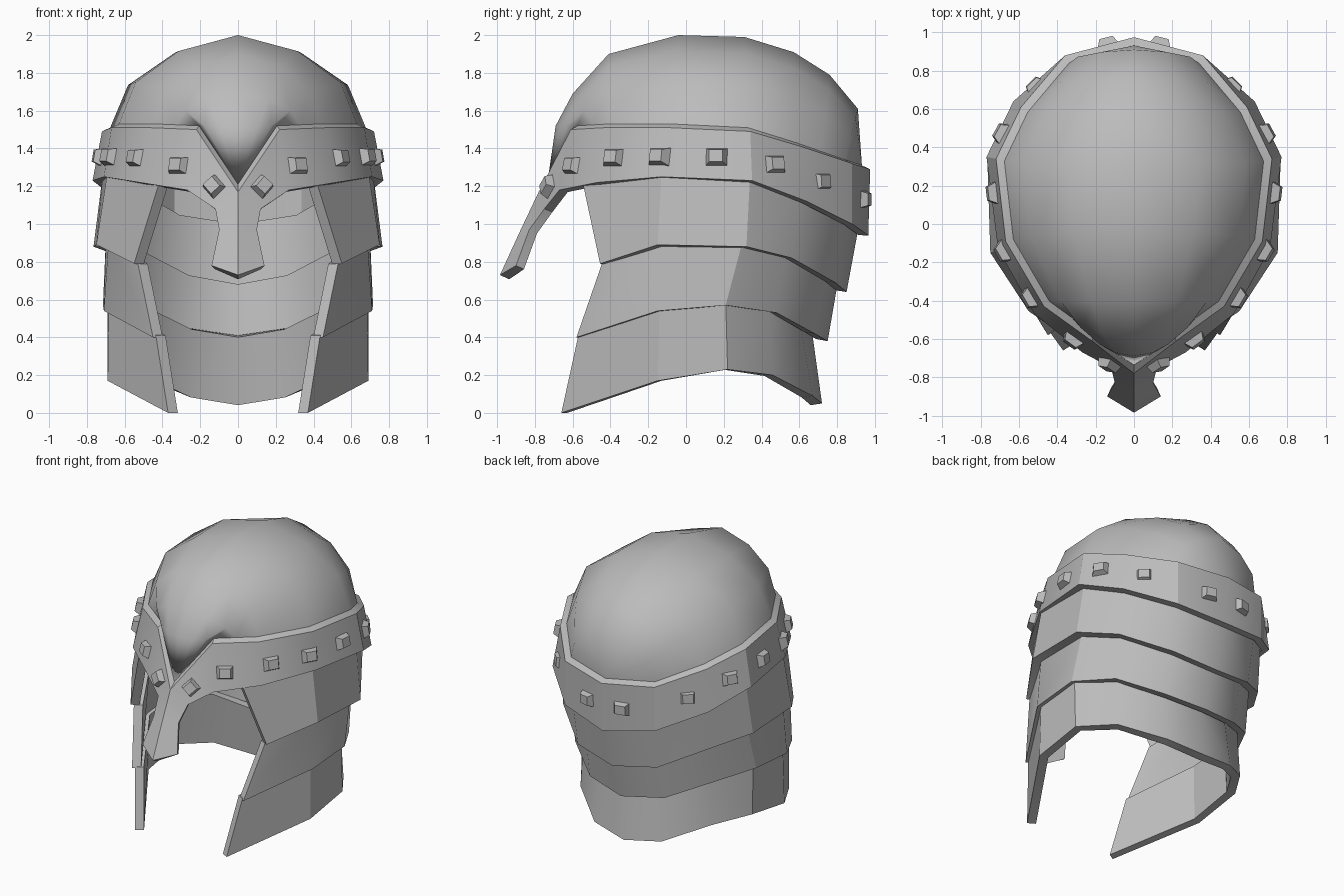
import bpy, math
from mathutils import Vector, Matrix
from mathutils.bvhtree import BVHTree

if "Cube" in bpy.data.objects:
    bpy.data.objects.remove(bpy.data.objects["Cube"])

steel = bpy.data.materials.new("steel grey")
steel.diffuse_color = (0.5, 0.5, 0.5, 1)
steel.use_nodes = True
steel.node_tree.nodes["Principled BSDF"].inputs["Base Color"].default_value = steel.diffuse_color


def make(name, verts, faces, thick=0, angle=30, mirror=True):
    """Half mesh on +x, mirrored and given thickness."""
    me = bpy.data.meshes.new(name)
    me.from_pydata([tuple(v) for v in verts], [], faces)
    me.materials.append(steel)
    ob = bpy.data.objects.new(name, me)
    bpy.context.collection.objects.link(ob)
    if mirror:
        m = ob.modifiers.new("mirror", 'MIRROR')
        m.use_clip = True
        m.merge_threshold = 0.001
    if thick:
        s = ob.modifiers.new("shell", 'SOLIDIFY')
        s.thickness = thick
        s.offset = -1
        s.use_even_offset = True
        s.thickness_clamp = 1
    bpy.ops.object.select_all(action='DESELECT')
    ob.select_set(True)
    bpy.context.view_layer.objects.active = ob
    bpy.ops.object.convert(target='MESH')
    bpy.ops.object.shade_smooth_by_angle(angle=math.radians(angle))
    return ob


def loft(rows):
    """Quads between rows listed bottom to top, each running front to back."""
    n = len(rows[0])
    faces = [(r * n + i, r * n + i + 1, (r + 1) * n + i + 1, (r + 1) * n + i)
             for r in range(len(rows) - 1) for i in range(n - 1)]
    return [Vector(p) for row in rows for p in row], faces


# Brow band with a bevelled rim and the nose guard
top = [(0, -.78, 1.17), (.22, -.61, 1.50), (.47, -.43, 1.51), (.67, -.09, 1.51),
       (.72, .34, 1.49), (.59, .61, 1.41), (.36, .88, 1.32), (0, .975, 1.29)]
bottom = [(.12, -.75, 1.08), (.27, -.67, 1.18), (.52, -.47, 1.22), (.71, -.13, 1.25),
          (.77, .35, 1.23), (.63, .64, 1.12), (.36, .88, 1.0), (0, .965, .94)]
rim = [(x * .94, y * .95 + .005, z + .02) for x, y, z in top]
rim[0] = (0, -.735, 1.21)
verts, faces = loft([bottom, top, rim])
k = len(verts)
verts += [Vector(p) for p in [(0, -.875, .97), (0, -.985, .73),
                              (.10, -.83, .97), (.14, -.90, .78)]]
faces += [(k, k + 2, 0, 8), (k + 1, k + 3, k + 2, k)]
tree = BVHTree.FromPolygons(verts, faces)
make("brow_band", verts, faces, .05)

# Dome: arches running from the centre ridge down to the band rim
mid = lambda a, b: tuple((Vector(a) + Vector(b)) / 2)
base = [rim[1], mid(rim[1], rim[2]), rim[2], rim[3], rim[4], rim[5],
        mid(rim[5], rim[6]), rim[6]]
ridge = [(-.69, 1.52), (-.60, 1.69), (-.41, 1.90), (-.04, 2.0),
         (.31, 1.99), (.57, 1.91), (.76, 1.79), (.91, 1.61)]
rows = []
for fx, fz in [(1, 1.0), (.86, .53), (.5, .18), (0, 0)]:
    rows.append([(b[0] * fx, y + (b[1] - y) * fz, z + (b[2] - z) * fz)
                 for b, (y, z) in zip(base, ridge)])
verts, faces = loft(rows)
n = len(base)
k = len(verts)
verts += [Vector(rim[0]), Vector(rim[7])]
for r in range(3):
    faces.append((k, r * n, (r + 1) * n))
    faces.append((k + 1, (r + 1) * n + n - 1, r * n + n - 1))
make("dome", verts, faces, .04, 60)

# Three overlapping neck and cheek plates
upper = ([(.55, -.455, .79), (.75, -.15, .89), (.765, .32, .88),
          (.60, .56, .82), (.32, .79, .69), (0, .85, .64)],
         [(.42, -.545, 1.21), (.69, -.13, 1.28), (.715, .34, 1.27),
          (.59, .60, 1.18), (.34, .83, 1.04), (0, .915, .99)])
middle = ([(.45, -.58, .40), (.71, -.15, .54), (.715, .21, .57),
           (.56, .48, .53), (.30, .68, .42), (0, .75, .38)],
          [(.53, -.445, .79), (.685, -.14, .92), (.70, .30, .91),
           (.55, .53, .85), (.29, .74, .72), (0, .80, .67)])
lower = ([(.37, -.66, .0), (.69, -.15, .17), (.69, .22, .23),
          (.53, .46, .20), (.27, .67, .09), (0, .72, .05)],
         [(.435, -.57, .41), (.685, -.14, .57), (.69, .21, .60),
          (.52, .44, .56), (.27, .61, .45), (0, .67, .41)])
for name, rows in (("upper_neck_plate", upper), ("middle_neck_plate", middle),
                   ("lower_neck_plate", lower)):
    make(name, *loft(rows), .06)

# Pyramid studs seated on the band
spots = [(.13, -.73, 1.2), (.315, -.6, 1.31), (.53, -.38, 1.35), (.69, -.15, 1.36),
         (.75, .16, 1.36), (.70, .48, 1.32), (.53, .74, 1.23), (.14, .95, 1.13)]
ring = [(-1, -1), (1, -1), (1, 1), (-1, 1)]
verts, faces = [], []
for i, p in enumerate(spots):
    loc, nor, _, _ = tree.find_nearest(Vector(p))
    side = Vector((0, 0, 1)).cross(nor).normalized()
    frame = Matrix((side, nor.cross(side), nor)).transposed()
    if i == 0:
        frame = frame @ Matrix.Rotation(math.pi / 4, 3, 'Z')
    k = len(verts)
    for w, h, d in ((.06 if i else .048, .048, -.01), (.036, .032, .04)):
        verts += [loc + frame @ Vector((x * w, y * h, d)) for x, y in ring]
    faces += [(k + 4, k + 5, k + 6, k + 7), (k + 3, k + 2, k + 1, k)]
    faces += [(k + j, k + (j + 1) % 4, k + 4 + (j + 1) % 4, k + 4 + j) for j in range(4)]
make("band_studs", verts, faces, 0, 20)
